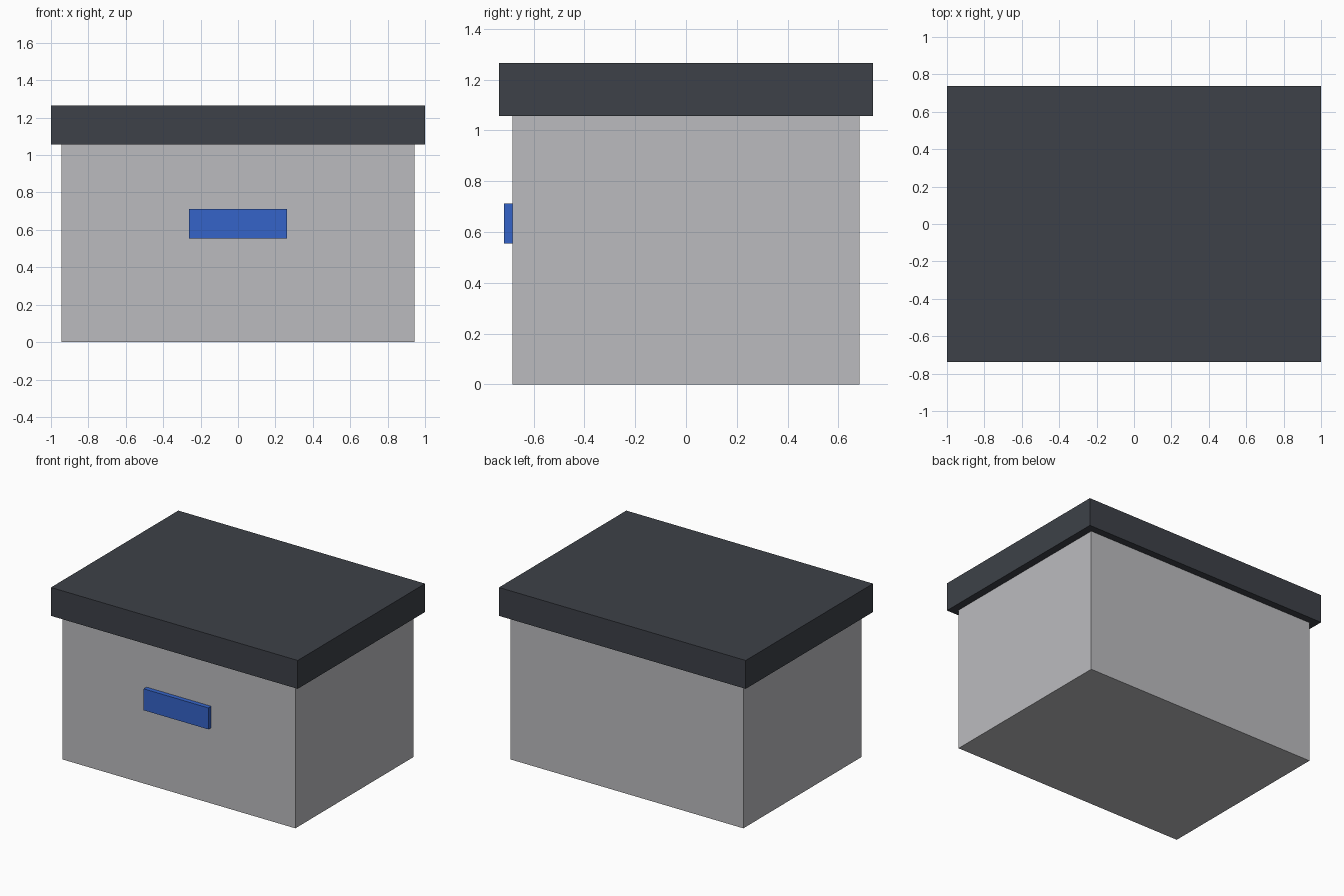
import bpy

default = bpy.data.objects.get("Cube")
if default:
    bpy.data.objects.remove(default, do_unlink=True)


def make_material(name, rgb):
    mat = bpy.data.materials.new(name)
    mat.use_nodes = True
    color = (*rgb, 1.0)
    mat.diffuse_color = color
    mat.node_tree.nodes["Principled BSDF"].inputs["Base Color"].default_value = color
    return mat


def add_box(name, low, high, mat):
    center = [(a + b) / 2 for a, b in zip(low, high)]
    size = [b - a for a, b in zip(low, high)]
    bpy.ops.mesh.primitive_cube_add(size=1, location=center)
    box = bpy.context.object
    box.name = name
    box.scale = size
    bpy.ops.object.transform_apply(location=False, rotation=False, scale=True)
    box.data.materials.append(mat)
    return box


light_grey = make_material("light grey", (0.50, 0.50, 0.52))
charcoal = make_material("charcoal", (0.047, 0.053, 0.065))
blue = make_material("blue", (0.036, 0.127, 0.58))

rim = 1.057          # height where the lid meets the box
front = -0.684       # front wall of the box

# Box body
add_box("box_body", (-0.944, front, 0), (0.944, -front, rim), light_grey)

# Overhanging lid
add_box("lid", (-1, -0.737, rim), (1, 0.737, 1.265), charcoal)

# Front handle
add_box("front_handle", (-0.262, -0.717, 0.555), (0.262, front, 0.712), blue)
